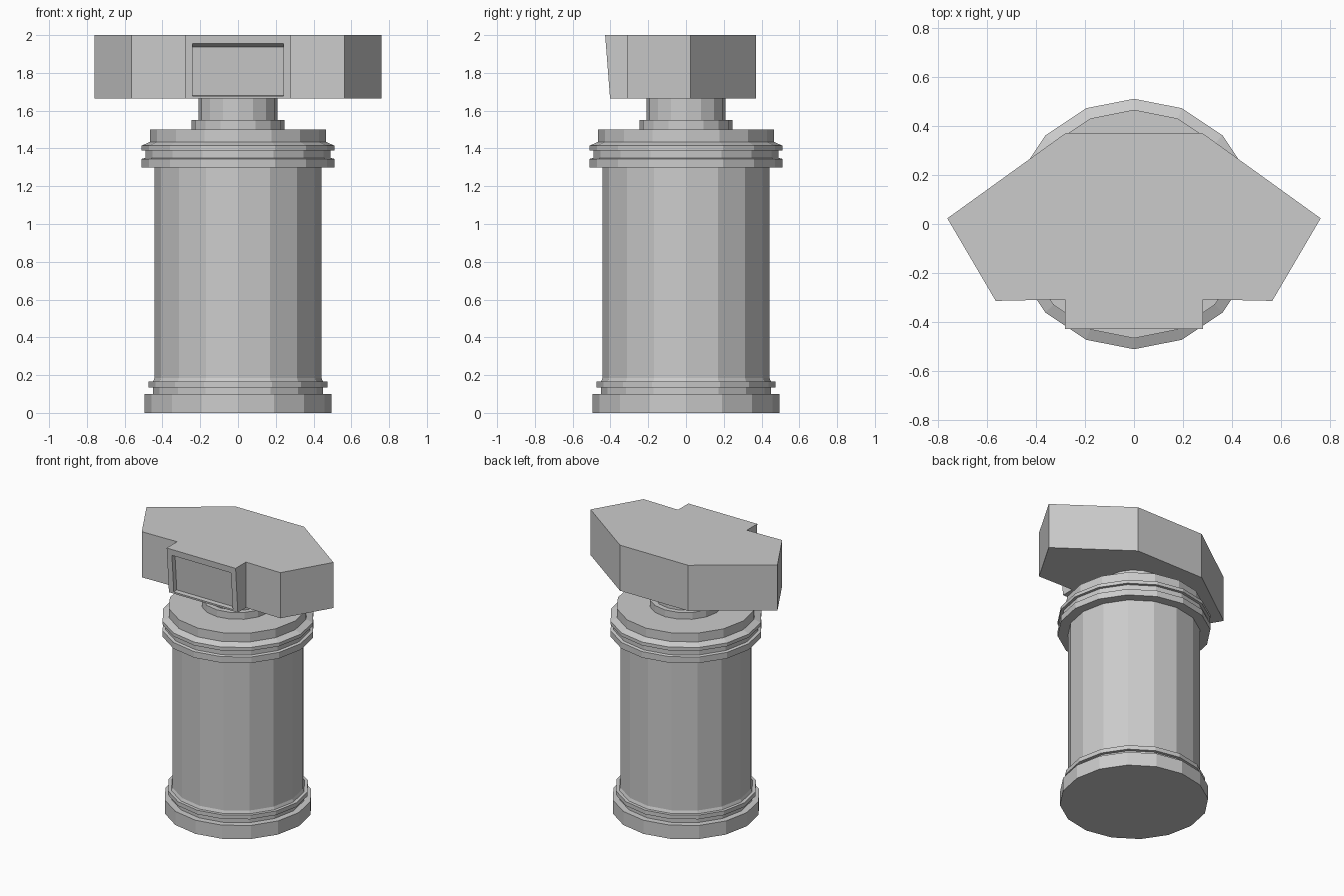
import bpy, bmesh, math

if "Cube" in bpy.data.objects:
    bpy.data.objects.remove(bpy.data.objects["Cube"])

grey = bpy.data.materials.new("stone_grey")
grey.diffuse_color = (0.6, 0.6, 0.6, 1)
grey.use_nodes = True
grey.node_tree.nodes["Principled BSDF"].inputs["Base Color"].default_value = grey.diffuse_color
SIDES = 16


def finish(name, bm):
    bmesh.ops.recalc_face_normals(bm, faces=bm.faces)
    mesh = bpy.data.meshes.new(name)
    bm.to_mesh(mesh)
    bm.free()
    mesh.materials.append(grey)
    obj = bpy.data.objects.new(name, mesh)
    bpy.context.collection.objects.link(obj)
    return obj


def lathe(name, profile):
    """Turn (radius, z) points into a closed, flat-faced 16-sided solid."""
    bm = bmesh.new()
    rings = []
    for r, z in profile:
        rings.append([bm.verts.new((r * math.cos(2 * math.pi * i / SIDES),
                                    r * math.sin(2 * math.pi * i / SIDES), z))
                      for i in range(SIDES)])
    for a, b in zip(rings, rings[1:]):
        for i in range(SIDES):
            j = (i + 1) % SIDES
            bm.faces.new((a[i], a[j], b[j], b[i]))
    bm.faces.new(rings[0])
    bm.faces.new(rings[-1])
    return finish(name, bm)


# Stepped foot
lathe("base", [(0.495, 0), (0.495, 0.1), (0.45, 0.1), (0.45, 0.135),
               (0.473, 0.135), (0.473, 0.165), (0.45, 0.165), (0.442, 0.185)])

# Plain shaft
lathe("column", [(0.442, 0.185), (0.442, 1.3)])

# Collar with stacked rings
lathe("collar", [(0.442, 1.3), (0.51, 1.3), (0.51, 1.345), (0.49, 1.35),
                 (0.49, 1.39), (0.51, 1.39), (0.51, 1.415), (0.465, 1.435),
                 (0.465, 1.5), (0.245, 1.5)])

# Neck under the head
lathe("neck", [(0.245, 1.5), (0.245, 1.55), (0.208, 1.55), (0.208, 1.668)])

# Head: mirrored plan outline, extruded, with a leaning front block
Z0, Z1 = 1.665, 2.0
half = [(0.28, -0.425), (0.28, -0.307), (0.563, -0.313), (0.76, 0.023), (0.277, 0.371)]
outline = half + [(-x, y) for x, y in reversed(half)]
bm = bmesh.new()
low = [bm.verts.new((x, -0.402 if y < -0.4 else y, Z0)) for x, y in outline]
top = [bm.verts.new((x, -0.428 if y < -0.4 else y, Z1)) for x, y in outline]
bm.faces.new(low)
bm.faces.new(top)
n = len(outline)
for i in range(n - 1):
    bm.faces.new((low[i], low[i + 1], top[i + 1], top[i]))


# Recessed panel in the front block
def front_y(z):
    return -0.402 - 0.026 * (z - Z0) / (Z1 - Z0)


def rect(x, z_low, z_high, depth):
    return [bm.verts.new((sx * x, front_y(z) + depth, z))
            for sx, z in ((-1, z_low), (1, z_low), (1, z_high), (-1, z_high))]


outer = [low[-1], low[0], top[0], top[-1]]
rim = rect(0.24, 1.678, 1.955, 0)
panel = rect(0.24, 1.68, 1.938, 0.035)
for a, b in ((outer, rim), (rim, panel)):
    for i in range(4):
        j = (i + 1) % 4
        bm.faces.new((a[i], a[j], b[j], b[i]))
bm.faces.new(panel)
finish("head", bm)
